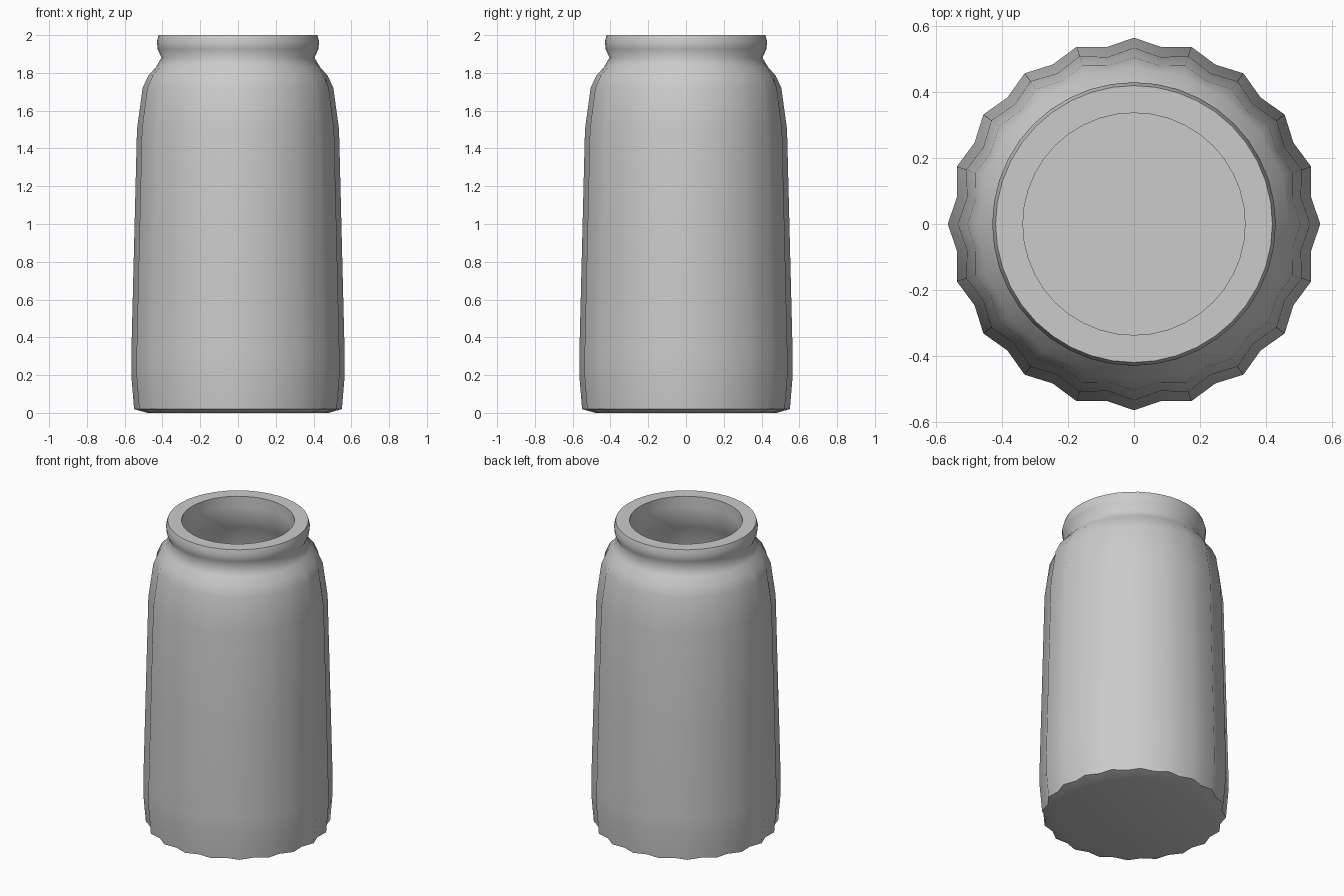
import bpy, bmesh, math

cube = bpy.data.objects.get("Cube")
if cube:
    bpy.data.objects.remove(cube)

FLUTES = 20
SIDES = FLUTES * 2

grey = bpy.data.materials.new("plain grey")
grey.use_nodes = True
colour = (0.6, 0.6, 0.6, 1)
grey.diffuse_color = colour
grey.node_tree.nodes["Principled BSDF"].inputs["Base Color"].default_value = colour

# Wall profile from the base up, over the lip and down inside:
# radius at the flute ridges, height, depth of the grooves
outside = [
    (0.48, 0.0, 0.018), (0.55, 0.02, 0.023), (0.565, 0.2, 0.022), (0.565, 0.3, 0.022),
    (0.55, 0.9, 0.022), (0.535, 1.5, 0.022), (0.505, 1.72, 0.018), (0.475, 1.785, 0.01),
    (0.435, 1.83, 0.003), (0.405, 1.88, 0), (0.425, 1.925, 0), (0.43, 1.965, 0),
    (0.42, 2.0, 0),
]
inside = [
    (0.337, 2.0, 0), (0.337, 1.93, 0), (0.337, 1.87, 0), (0.37, 1.78, 0.003),
    (0.42, 1.69, 0.015), (0.448, 1.5, 0.02), (0.475, 0.3, 0.02), (0.46, 0.09, 0.02),
]


def ring(bm, radius, z, groove):
    verts = []
    for i in range(SIDES):
        a = math.tau * i / SIDES
        r = radius - groove * (i % 2)
        verts.append(bm.verts.new((r * math.cos(a), r * math.sin(a), z)))
    return verts


# Hollow fluted jar
bm = bmesh.new()
rings = [ring(bm, *p) for p in outside + inside]
for low, high in zip(rings, rings[1:]):
    for i in range(SIDES):
        j = (i + 1) % SIDES
        bm.faces.new((low[i], low[j], high[j], high[i]))
bm.faces.new(rings[0][::-1])
bm.faces.new(rings[-1])
bmesh.ops.recalc_face_normals(bm, faces=bm.faces)

mesh = bpy.data.meshes.new("jar")
bm.to_mesh(mesh)
bm.free()
mesh.materials.append(grey)
jar = bpy.data.objects.new("jar", mesh)
bpy.context.collection.objects.link(jar)

# Soft shading that keeps the lip and floor edges crisp
bpy.ops.object.select_all(action="DESELECT")
jar.select_set(True)
bpy.context.view_layer.objects.active = jar
bpy.ops.object.shade_smooth_by_angle(angle=math.radians(60))
